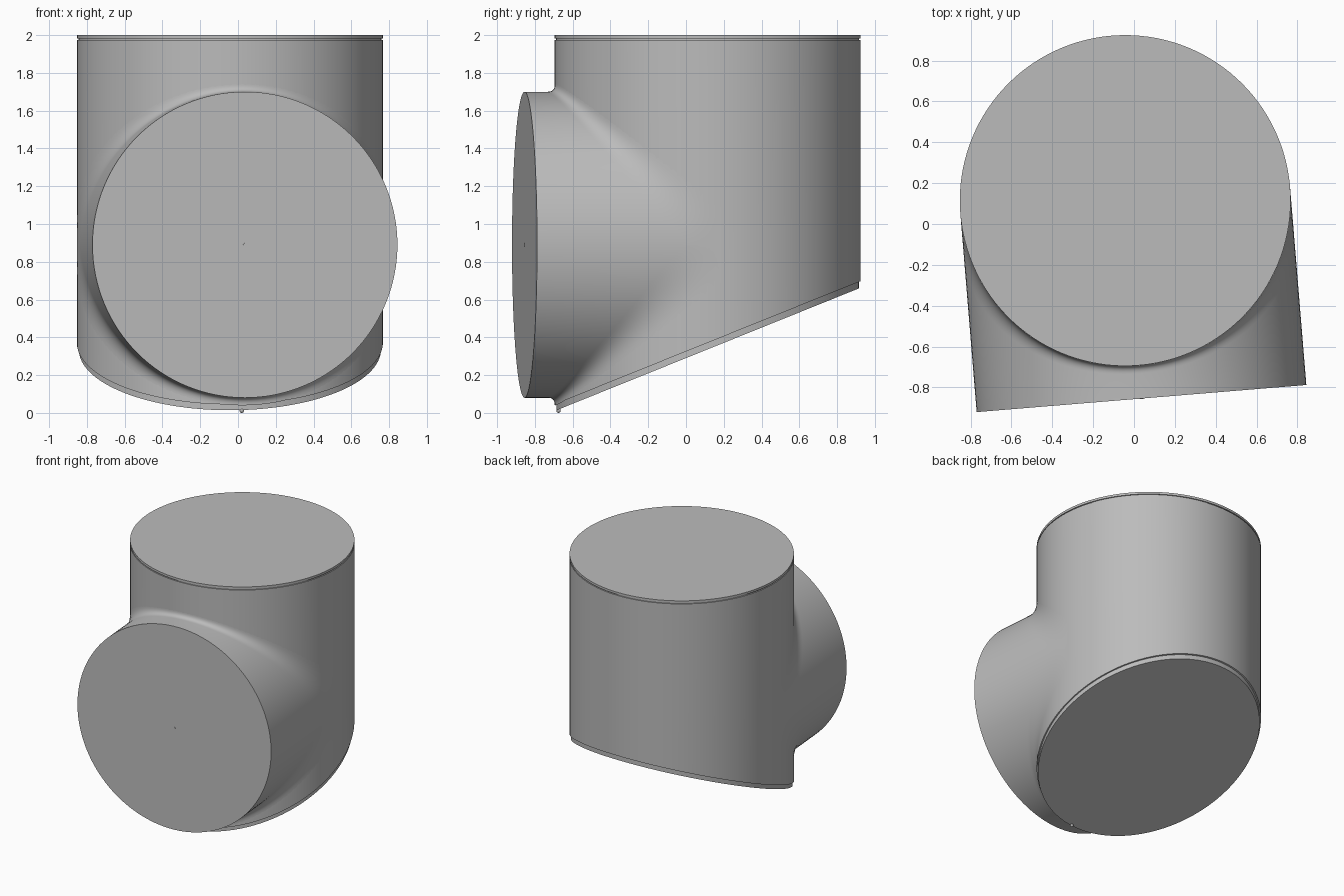
import bpy, bmesh
from math import sin, cos, pi, radians
from mathutils import Matrix, Vector

cube = bpy.data.objects.get("Cube")
if cube:
    bpy.data.objects.remove(cube)

R = 0.81                               # shared pipe radius
STEPS = 64                             # segments per half circle
AXIS = Vector((-0.043, 0.115, 0.89))   # where the two pipe axes cross
REACH = 0.973                          # axis crossing to branch face
SLOPE = 0.403                          # slope of the slanted base

grey = bpy.data.materials.new("plain grey")
grey.use_nodes = True
colour = (0.5, 0.5, 0.5, 1)
grey.diffuse_color = colour
grey.node_tree.nodes["Principled BSDF"].inputs["Base Color"].default_value = colour


def finish(name, bm):
    bmesh.ops.remove_doubles(bm, verts=bm.verts, dist=1e-5)
    bmesh.ops.recalc_face_normals(bm, faces=bm.faces)
    mesh = bpy.data.meshes.new(name)
    bm.to_mesh(mesh)
    bm.free()
    obj = bpy.data.objects.new(name, mesh)
    bpy.context.collection.objects.link(obj)
    mesh.materials.append(grey)
    bpy.ops.object.select_all(action='DESELECT')
    obj.select_set(True)
    bpy.context.view_layer.objects.active = obj
    bpy.ops.object.shade_smooth_by_angle(angle=radians(30))
    return obj


def slanted(y, front_z):
    return front_z + SLOPE * (y - AXIS.y + R)


def upright(name, radius, bottom, top):
    """Closed upright cylinder; bottom and top give z as a function of y."""
    bm = bmesh.new()
    rings = [[], []]
    for i in range(2 * STEPS):
        a = pi * i / STEPS
        x, y = AXIS.x + radius * cos(a), AXIS.y + radius * sin(a)
        for ring, height in zip(rings, (bottom, top)):
            ring.append(bm.verts.new((x, y, height(y))))
    low, high = rings
    for i in range(2 * STEPS):
        bm.faces.new((low[i - 1], low[i], high[i], high[i - 1]))
    bm.faces.new(low)
    bm.faces.new(high)
    return finish(name, bm)


# Upright pipe with its recessed seams and end rims
upright("main_pipe", R, lambda y: slanted(y, 0.045), lambda y: 1.975)
upright("top_seam", R - 0.008, lambda y: 1.97, lambda y: 1.985)
upright("top_rim", R, lambda y: 1.982, lambda y: 2.0)
upright("base_rim", R - 0.01, lambda y: slanted(y, 0.01), lambda y: slanted(y, 0.05))

# Branch pipe: each strip runs from the face, through the blend, onto the main pipe
bm = bmesh.new()
ARC = 10
side_edges = {}
face_ring = []
for sign in (1, -1):
    rows = []
    for i in range(STEPS + 1):
        t = pi * i / STEPS
        s, v = R * sin(t), R * cos(t)
        d = 0.04 + 0.16 * (1 - sin(t))   # blend widens towards the sides
        row = [bm.verts.new((v, -REACH, sign * s))]
        for k in range(ARC + 1):
            q = k / ARC
            row.append(bm.verts.new((v, -s - d * (1 - q) ** 2, sign * (s + d * q * q))))
        rows.append(row)
    for a, b in zip(rows, rows[1:]):
        for k in range(ARC + 1):
            bm.faces.new((a[k], a[k + 1], b[k + 1], b[k]))
    side_edges[sign] = (rows[0], rows[-1])
    ends = [row[0] for row in rows]
    face_ring += ends[:-1] if sign == 1 else ends[:0:-1]
bm.faces.new(face_ring)
# Flat patches where the two blends meet at the sides
for side in (0, 1):
    upper, lower = side_edges[1][side], side_edges[-1][side]
    bm.faces.new(upper[:0:-1] + lower[2:])
branch = finish("branch_pipe", bm)
turn = Matrix.Translation(AXIS) @ Matrix.Rotation(radians(4.7), 4, 'Z')
branch.data.transform(turn)

# Small centre mark on the branch face
bm = bmesh.new()
bmesh.ops.create_cone(bm, cap_ends=True, segments=16, radius1=0.009, radius2=0.009, depth=0.004)
mark = finish("centre_mark", bm)
mark.data.transform(turn @ Matrix.Translation((0, -REACH, 0)) @ Matrix.Rotation(pi / 2, 4, 'X'))

# Small pip under the front of the base
bm = bmesh.new()
bmesh.ops.create_uvsphere(bm, u_segments=16, v_segments=8, radius=0.012)
pip = finish("base_pip", bm)
pip.data.transform(Matrix.Translation((0.02, -0.675, 0.012)))
